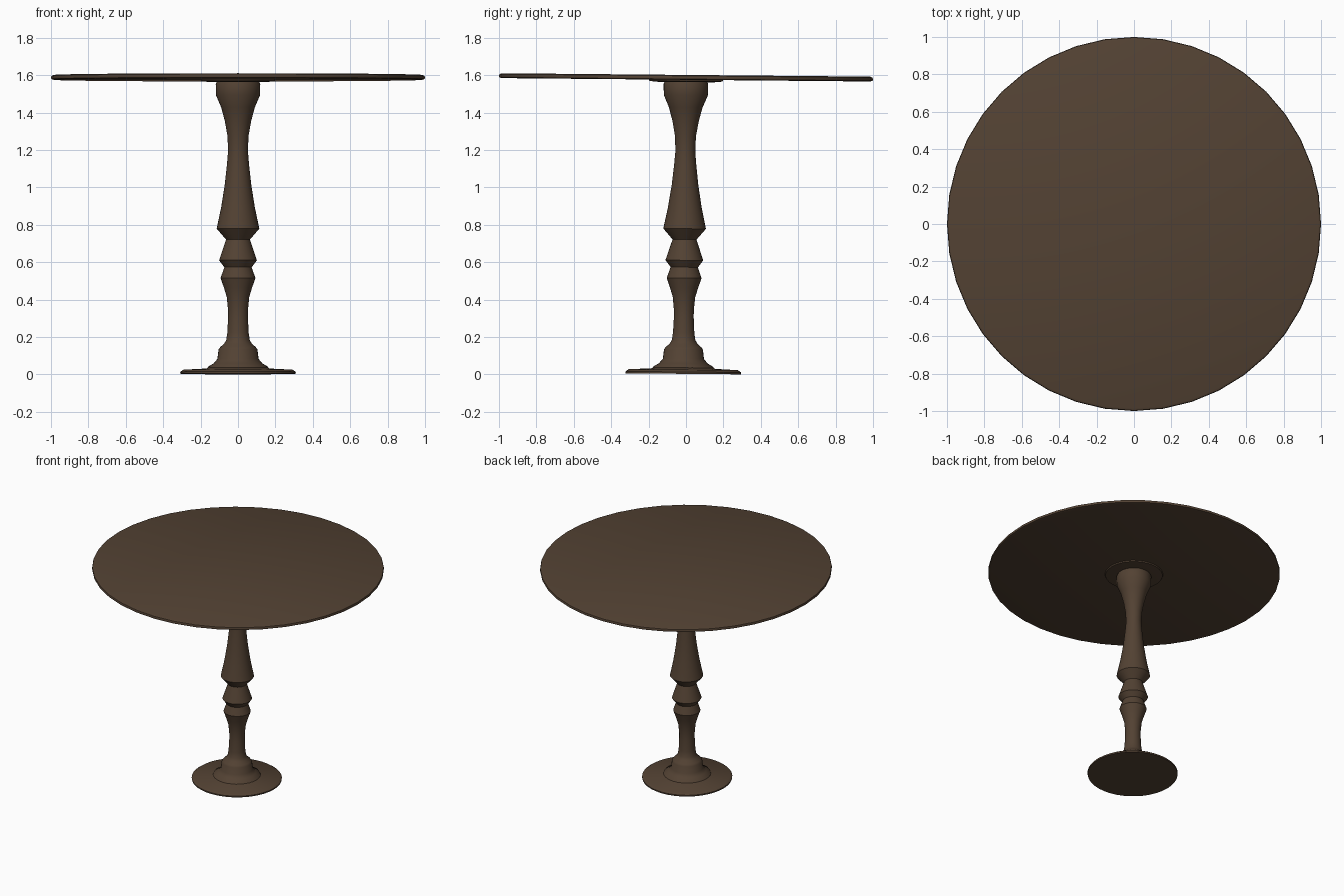
import bpy, bmesh, math
from mathutils import Matrix

if "Cube" in bpy.data.objects:
    bpy.data.objects.remove(bpy.data.objects["Cube"])

wood = bpy.data.materials.new("dark_brown_wood")
wood.diffuse_color = (0.086, 0.054, 0.033, 1)
wood.use_nodes = True
wood.node_tree.nodes["Principled BSDF"].inputs["Base Color"].default_value = wood.diffuse_color

# The whole table leans very slightly towards the back
TILT = 0.0092
LEAN = Matrix.Translation((0, -0.0145, 0.003)) @ Matrix.Rotation(-TILT, 4, 'X')


def lathe(name, profile, sides):
    """Revolve (radius, height) points around z and close both ends."""
    bm = bmesh.new()
    rings = []
    for r, z in profile:
        rings.append([bm.verts.new((r * math.cos(2 * math.pi * i / sides),
                                    r * math.sin(2 * math.pi * i / sides), z))
                      for i in range(sides)])
    for a, b in zip(rings, rings[1:]):
        for i in range(sides):
            j = (i + 1) % sides
            bm.faces.new((a[i], a[j], b[j], b[i]))
    bm.faces.new(rings[0][::-1])
    bm.faces.new(rings[-1])
    bm.transform(LEAN)
    bmesh.ops.recalc_face_normals(bm, faces=bm.faces)
    mesh = bpy.data.meshes.new(name)
    bm.to_mesh(mesh)
    bm.free()
    mesh.materials.append(wood)
    ob = bpy.data.objects.new(name, mesh)
    bpy.context.collection.objects.link(ob)
    bpy.context.view_layer.objects.active = ob
    ob.select_set(True)
    bpy.ops.object.shade_smooth_by_angle(angle=math.radians(35))
    ob.select_set(False)
    return ob


# Round top with a softened rim
lathe("table_top", [(0.985, 1.572), (0.998, 1.576), (1.0, 1.584),
                    (0.997, 1.593), (0.985, 1.598)], 40)

# Thin mounting disc under the top
lathe("mounting_disc", [(0.15, 1.560), (0.195, 1.564), (0.2, 1.574)], 32)

# Turned column
lathe("column", [
    (0.165, 0.027), (0.16, 0.038), (0.13, 0.056), (0.11, 0.08),
    (0.104, 0.13), (0.095, 0.143), (0.075, 0.16), (0.063, 0.18),
    (0.057, 0.22), (0.053, 0.30), (0.053, 0.34), (0.06, 0.41),
    (0.075, 0.46), (0.093, 0.512), (0.073, 0.57), (0.101, 0.607),
    (0.064, 0.718), (0.114, 0.776), (0.09, 0.89), (0.071, 1.01),
    (0.059, 1.12), (0.053, 1.19), (0.056, 1.27), (0.07, 1.35),
    (0.09, 1.425), (0.118, 1.49), (0.119, 1.55), (0.112, 1.566)], 32)

# Flat foot plate
lathe("foot_plate", [(0.308, 0.0), (0.309, 0.01), (0.292, 0.022),
                     (0.17, 0.028), (0.16, 0.034)], 40)
